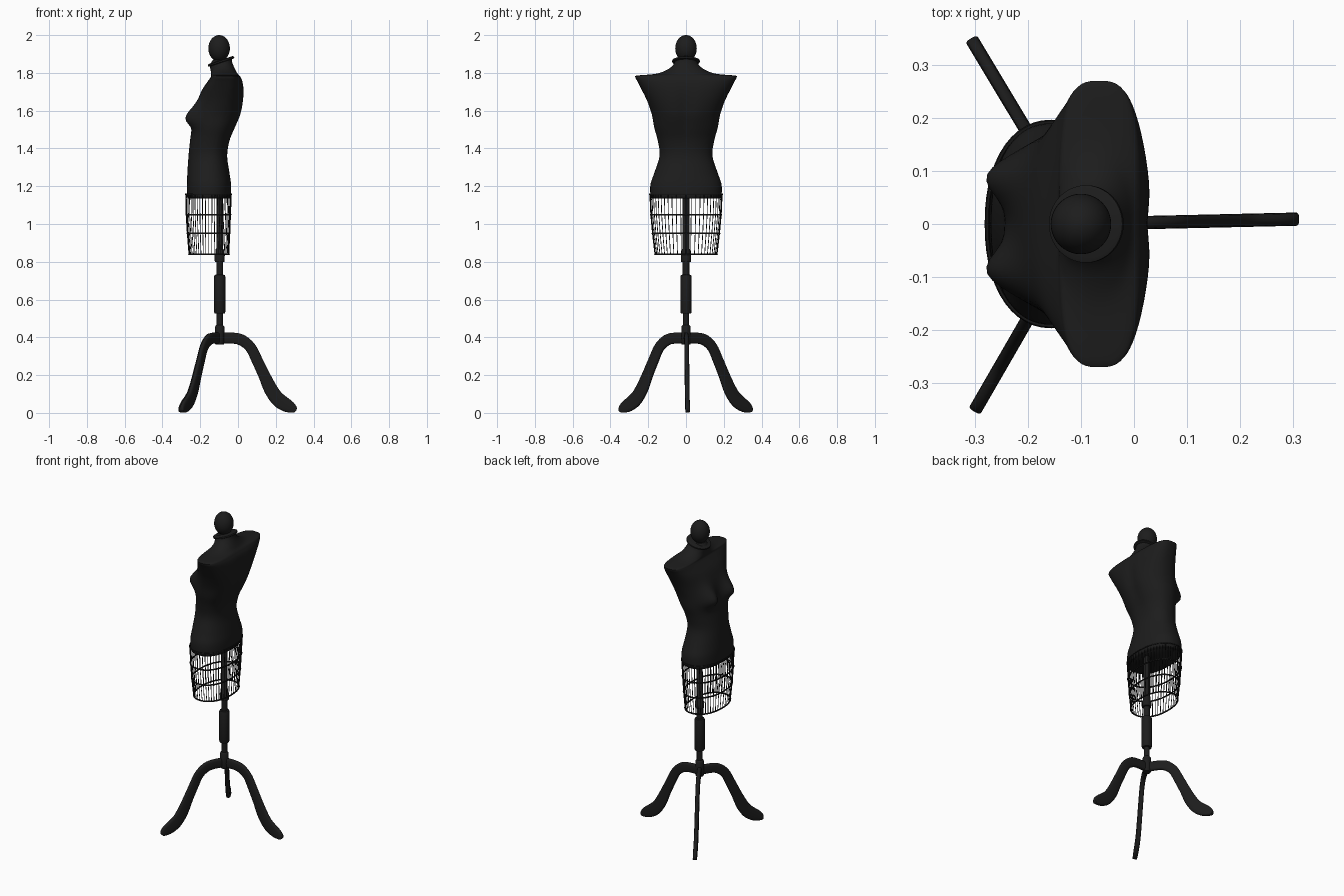
import bpy, bmesh, math
from mathutils import Vector, Matrix

if "Cube" in bpy.data.objects:
    bpy.data.objects.remove(bpy.data.objects["Cube"])

AX = -0.097  # x of the centre pole


def material(name, v):
    m = bpy.data.materials.new(name)
    m.diffuse_color = (v, v, v, 1)
    m.use_nodes = True
    m.node_tree.nodes["Principled BSDF"].inputs["Base Color"].default_value = m.diffuse_color
    return m


BLACK = material("soft black", 0.012)
WIRE = material("wire black", 0.008)


def finish(ob, mat, angle=45):
    ob.data.materials.append(mat)
    bpy.ops.object.select_all(action='DESELECT')
    ob.select_set(True)
    bpy.context.view_layer.objects.active = ob
    if ob.type == 'CURVE':
        bpy.ops.object.convert(target='MESH')
        ob = bpy.context.object
    bpy.ops.object.shade_smooth_by_angle(angle=math.radians(angle))
    return ob


def loft(name, rings, mat=BLACK, angle=45):
    """Skin a list of equal-length closed rings and cap both ends."""
    bm = bmesh.new()
    vs = [[bm.verts.new(p) for p in r] for r in rings]
    n = len(vs[0])
    for a, b in zip(vs, vs[1:]):
        for i in range(n):
            j = (i + 1) % n
            bm.faces.new((a[i], a[j], b[j], b[i]))
    bm.faces.new(vs[0])
    bm.faces.new(vs[-1])
    bmesh.ops.recalc_face_normals(bm, faces=bm.faces[:])
    me = bpy.data.meshes.new(name)
    bm.to_mesh(me)
    bm.free()
    ob = bpy.data.objects.new(name, me)
    bpy.context.collection.objects.link(ob)
    return finish(ob, mat, angle)


def smooth_rows(rows, k):
    """Catmull-Rom resample of rows of numbers."""
    out = []
    for i in range(len(rows) - 1):
        p = [rows[max(i - 1, 0)], rows[i], rows[i + 1], rows[min(i + 2, len(rows) - 1)]]
        for s in range(k):
            t = s / k
            out.append([0.5 * (2 * b + (c - a) * t + (2 * a - 5 * b + 4 * c - d) * t * t
                        + (3 * b - a - 3 * c + d) * t ** 3) for a, b, c, d in zip(*p)])
    return out + [list(rows[-1])]


def power(v, n):
    return math.copysign(abs(v) ** (2 / n), v)


def section(z, xf, xb, hw, xc, n, count):
    """Horizontal body section: front x, back x, half width, widest x, squareness."""
    pts = []
    for i in range(count):
        t = 2 * math.pi * i / count
        c, s = power(math.cos(t), n), power(math.sin(t), n)
        pts.append(Vector((xc + c * ((xb - xc) if c > 0 else (xc - xf)), hw * s, z)))
    return pts


def lathe(name, profile, seg=24, x=AX, angle=45):
    return loft(name, [[(x + r * math.cos(2 * math.pi * i / seg), r * math.sin(2 * math.pi * i / seg), z)
                        for i in range(seg)] for r, z in profile], angle=angle)


# Torso: smooth loft with bust, spine hollow and slanted neck
BODY = [  # z, front, back, half width, widest x, squareness
    (1.135, -.262, -.044, .180, -.155, 2.3), (1.15, -.269, -.037, .188, -.155, 2.3),
    (1.21, -.270, -.037, .188, -.155, 2.3), (1.27, -.268, -.045, .168, -.155, 2.2),
    (1.36, -.262, -.057, .140, -.150, 2.2), (1.44, -.254, -.043, .149, -.140, 2.2),
    (1.51, -.244, -.012, .168, -.125, 2.2), (1.58, -.232, .018, .181, -.110, 2.2),
    (1.65, -.214, .030, .205, -.085, 2.3), (1.71, -.190, .031, .234, -.070, 2.5),
    (1.755, -.160, .024, .257, -.066, 2.9), (1.777, -.145, .014, .268, -.066, 3.2),
    (1.786, -.142, .008, .258, -.066, 3.0), (1.795, -.143, .000, .160, -.070, 2.3),
    (1.815, -.144, -.016, .100, -.080, 2.0), (1.840, -.147, -.030, .068, -.088, 2.0),
    (1.862, -.150, -.033, .060, -.092, 2.0)]
rings = []
for row in smooth_rows(BODY, 4):
    ring = section(*row, 72)
    for p in ring:
        z = p.z
        if p.x < row[4]:
            for side in (-1, 1):
                dz = (z - 1.56) / (0.072 if z > 1.56 else 0.045)
                p.x -= 0.056 * math.exp(-((p.y - side * .092) / .05) ** 2 - dz * dz)
        else:
            p.x -= 0.012 * math.exp(-(p.y / .04) ** 2 - ((z - 1.6) / .13) ** 2)
        p.z += 0.33 * (p.x + .09) * min(max((z - 1.80) / .05, 0), 1)
    rings.append(ring)
loft("torso", rings, angle=60)

# Tilted neck collar
collar = lathe("neck_collar", [(.066, -.007), (.073, -.004), (.073, .004), (.066, .007)], 40, 0)
collar.matrix_world = Matrix.Translation((-.09, 0, 1.861)) @ Matrix.Rotation(-.32, 4, 'Y')

# Finial knob on the neck
knob = [(.057 * math.sin(math.pi * i / 20), 1.93 - .07 * math.cos(math.pi * i / 20)) for i in range(3, 20)]
lathe("neck_knob", [(.045, 1.85), (.034, 1.868)] + knob + [(.002, 2.0)], 40, -.1, 60)

# Centre pole with turned sleeves
lathe("centre_pole", [
    (.022, .362), (.025, .37), (.025, .455), (.021, .462), (.017, .465), (.017, .525), (.027, .527),
    (.030, .535), (.030, .722), (.027, .73), (.018, .732), (.018, .798), (.026, .80), (.027, .835),
    (.022, .842), (.022, .865), (.018, .87), (.018, 1.14)])

# Three curved legs around the pole
LEG = [  # upper radius, upper z, lower radius, lower z
    (0, .425, 0, .366), (.07, .425, .06, .367), (.13, .412, .10, .360), (.185, .365, .14, .330),
    (.225, .290, .17, .270), (.27, .20, .206, .190), (.308, .133, .24, .106), (.335, .100, .285, .042),
    (.388, .058, .335, .010), (.407, .032, .380, .001), (.407, .014, .398, .004)]
for k, deg in enumerate((1.3, 121, 240)):
    rot = Matrix.Translation((AX, 0, 0)) @ Matrix.Rotation(math.radians(deg), 4, 'Z')
    rings = []
    for ur, uz, lr, lz in smooth_rows(LEG, 4):
        up, low = Vector((ur, 0, uz)), Vector((lr, 0, lz))
        mid, half = (up + low) / 2, (up - low) / 2
        ring = []
        for i in range(16):
            t = 2 * math.pi * i / 16
            ring.append(rot @ (mid + half * power(math.cos(t), 3.5)
                               + Vector((0, .0125 * power(math.sin(t), 3.5), 0))))
        rings.append(ring)
    loft("leg_%d" % (k + 1), rings, angle=50)

# Wire skirt cage: horizontal hoops and many thin uprights
CAGE = [(1.157, -.277, -.035, .192), (1.05, -.275, -.039, .187), (.95, -.269, -.043, .178), (.84, -.260, -.048, .165)]
WIRES = 52


def wires(name, paths, radius, cyclic):
    cu = bpy.data.curves.new(name, 'CURVE')
    cu.dimensions = '3D'
    cu.bevel_depth = radius
    cu.bevel_resolution = 1
    for path in paths:
        sp = cu.splines.new('POLY')
        sp.points.add(len(path) - 1)
        for p, co in zip(sp.points, path):
            p.co = (*co, 1)
        sp.use_cyclic_u = cyclic
    ob = bpy.data.objects.new(name, cu)
    bpy.context.collection.objects.link(ob)
    finish(ob, WIRE, 60)


hoops = [section(z, f, b, w, -.155, 2.2, WIRES) for z, f, b, w in CAGE]
wires("cage_hoops", hoops, .0045, True)
wires("cage_uprights", list(zip(*hoops)), .002, False)
